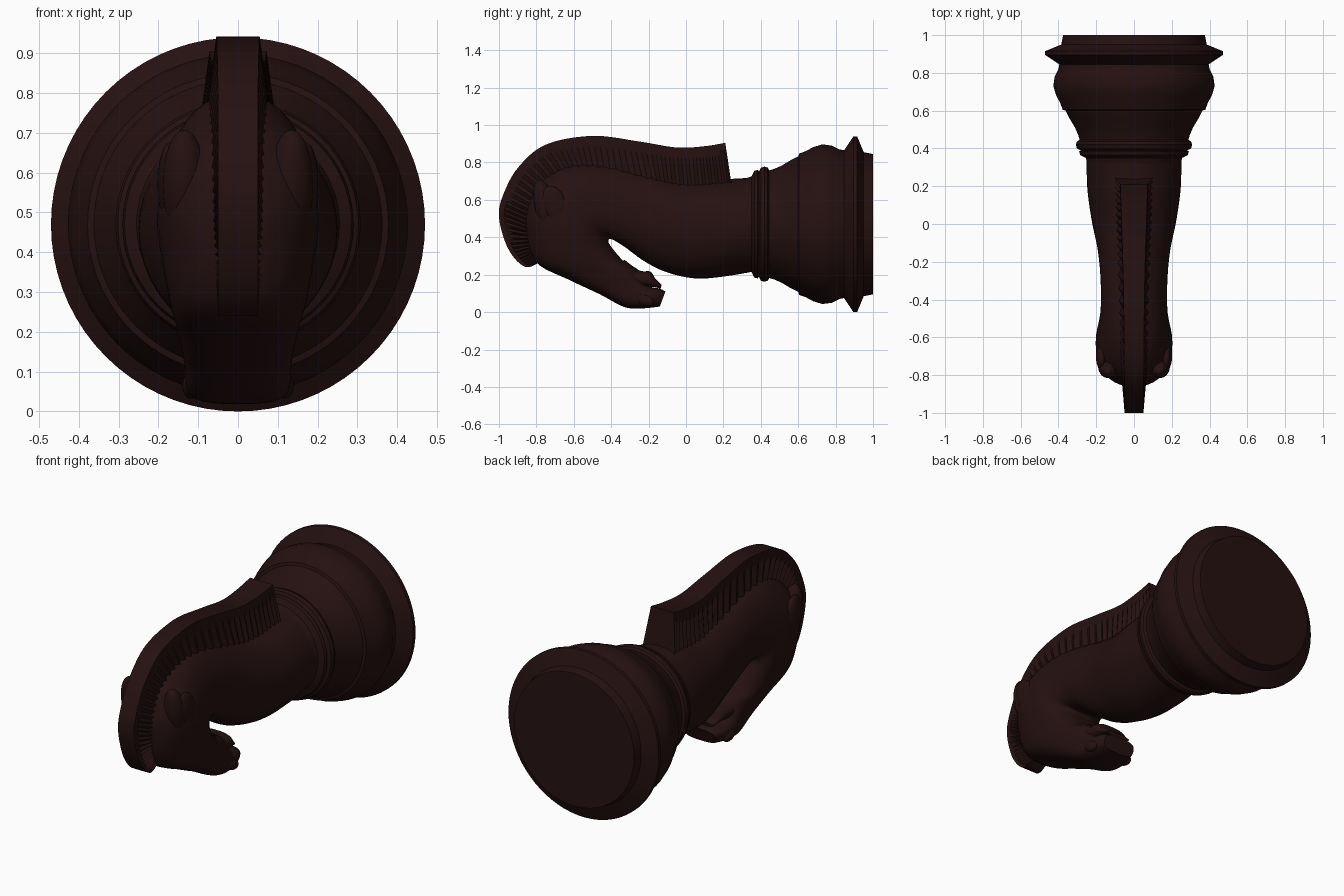
import bpy, bmesh, math
from mathutils import Vector, Matrix

if "Cube" in bpy.data.objects:
    bpy.data.objects.remove(bpy.data.objects["Cube"])

wood = bpy.data.materials.new("dark brown wood")
wood.diffuse_color = (0.019, 0.0055, 0.0055, 1)
wood.use_nodes = True
wood.node_tree.nodes["Principled BSDF"].inputs["Base Color"].default_value = wood.diffuse_color


def finish(name, bm, angle=35):
    bmesh.ops.recalc_face_normals(bm, faces=bm.faces)
    me = bpy.data.meshes.new(name)
    bm.to_mesh(me)
    bm.free()
    ob = bpy.data.objects.new(name, me)
    bpy.context.collection.objects.link(ob)
    me.materials.append(wood)
    bpy.ops.object.select_all(action='DESELECT')
    ob.select_set(True)
    bpy.context.view_layer.objects.active = ob
    bpy.ops.object.shade_smooth_by_angle(angle=math.radians(angle))
    return ob


def spline(rows, n):
    """Catmull-Rom interpolation of rows of numbers."""
    out = []
    for i in range(len(rows) - 1):
        p = [rows[max(0, min(len(rows) - 1, i + k))] for k in (-1, 0, 1, 2)]
        for s in range(n):
            t = s / n
            out.append([0.5 * (2 * b + (c - a) * t + (2 * a - 5 * b + 4 * c - d) * t * t
                        + (3 * b - a - 3 * c + d) * t ** 3) for a, b, c, d in zip(*p)])
    return out + [list(rows[-1])]


def loft(name, rings, angle=35):
    bm = bmesh.new()
    vs = [[bm.verts.new(p) for p in r] for r in rings]
    n = len(vs[0])
    for a, b in zip(vs, vs[1:]):
        for i in range(n):
            j = (i + 1) % n
            bm.faces.new((a[i], a[j], b[j], b[i]))
    bm.faces.new(vs[0])
    bm.faces.new(vs[-1])
    return finish(name, bm, angle)


def oval(y0, z0, y1, z1, w, e, n=40):
    """Rounded section spanning two side-view points, half-width w, exponent e."""
    c = Vector((0, (y0 + y1) / 2, (z0 + z1) / 2))
    u = Vector((0, (y0 - y1) / 2, (z0 - z1) / 2))
    pts = []
    for i in range(n):
        t = 2 * math.pi * i / n
        co, si = math.cos(t), math.sin(t)
        f = lambda v: math.copysign(abs(v) ** (2 / e), v)
        pts.append(c + u * f(co) + Vector((w * f(si), 0, 0)))
    return pts


# turned base, lying along y
base = [(1.0, .375), (.95, .385), (.915, .47), (.895, .47), (.845, .395), (.82, .40),
        (.78, .42), (.73, .427), (.68, .412), (.64, .39), (.605, .378), (.60, .362),
        (.56, .342), (.51, .312), (.47, .295), (.445, .288), (.437, .302), (.42, .308),
        (.40, .302), (.39, .282), (.383, .29), (.365, .285), (.35, .255), (.30, .24)]
loft("base", [oval(y, .47 + r, y, .47 - r, r, 2, 72) for y, r in base], 30)

# neck and head: nape point, throat point, half-width, roundness
body = [(.38, .72, .38, .22, .25, 2), (.2, .71, .2, .19, .248, 2), (0, .70, .05, .18, .225, 2),
        (-.2, .74, -.1, .212, .19, 2), (-.42, .79, -.22, .27, .176, 2.1),
        (-.62, .79, -.33, .35, .178, 2.2), (-.78, .70, -.40, .39, .195, 2.3),
        (-.85, .56, -.415, .375, .203, 2.3), (-.855, .42, -.385, .33, .19, 2.4),
        (-.80, .265, -.33, .27, .17, 2.6), (-.62, .17, -.26, .23, .15, 2.8),
        (-.46, .095, -.24, .19, .137, 3), (-.33, .027, -.2, .14, .132, 3),
        (-.23, .02, -.14, .125, .125, 3), (-.14, .03, -.11, .11, .10, 3)]
loft("neck_and_head", [oval(*r) for r in spline(body, 6)])

# lower jaw with an open mouth gap
jaw = [(-.42, .17, -.33, .28, .12, 2.6), (-.32, .13, -.25, .223, .115, 2.6),
       (-.24, .13, -.19, .216, .108, 2.6), (-.18, .135, -.165, .18, .095, 2.6),
       (-.135, .125, -.13, .145, .075, 2.6)]
loft("lower_jaw", [oval(*r) for r in spline(jaw, 5)])

# mane: outer crest point, root point, crest half-width, root half-width
mane = [(.21, .905, .25, .64, .072, .107), (.1, .887, .13, .64, .069, .103),
        (-.05, .88, -.03, .65, .064, .097), (-.25, .912, -.2, .68, .058, .09),
        (-.5, .942, -.46, .73, .054, .083), (-.75, .895, -.64, .72, .052, .078),
        (-.9, .77, -.75, .64, .05, .072), (-.98, .62, -.8, .53, .05, .068),
        (-1, .51, -.81, .44, .05, .064), (-.965, .37, -.79, .38, .05, .06),
        (-.91, .28, -.78, .34, .05, .056), (-.85, .24, -.77, .31, .05, .052),
        (-.79, .262, -.75, .31, .048, .05)]
rings = []
for i, (y0, z0, y1, z1, wo, wi) in enumerate(spline(mane, 8)):
    cut = .014 if i % 2 else 0          # carved hair grooves
    half = []
    for f, inset in ((0, 0), (.15, cut * .3), (.3, cut), (1, cut)):
        half.append((wo + (wi - wo) * f - inset, y0 + (y1 - y0) * f, z0 + (z1 - z0) * f))
    rings.append([Vector(p) for p in half] + [Vector((-x, y, z)) for x, y, z in reversed(half)])
loft("mane", rings, 25)


def bead(name, loc, size, tilt):
    bm = bmesh.new()
    bmesh.ops.create_uvsphere(bm, u_segments=28, v_segments=16, radius=1)
    m = Matrix.Translation(loc) @ Matrix.Rotation(tilt, 4, 'X') @ Matrix.Diagonal((*size, 1))
    bmesh.ops.transform(bm, matrix=m, verts=bm.verts)
    finish(name, bm)


# eyes, brows and nostrils on both sides
for s, side in ((1, "right"), (-1, "left")):
    bead("eye_" + side, (s * .172, -.70, .57), (.03, .065, .11), math.radians(20))
    bead("brow_" + side, (s * .135, -.755, .57), (.055, .055, .14), math.radians(12))
    bead("nostril_" + side, (s * .118, -.22, .065), (.022, .05, .03), math.radians(-20))
